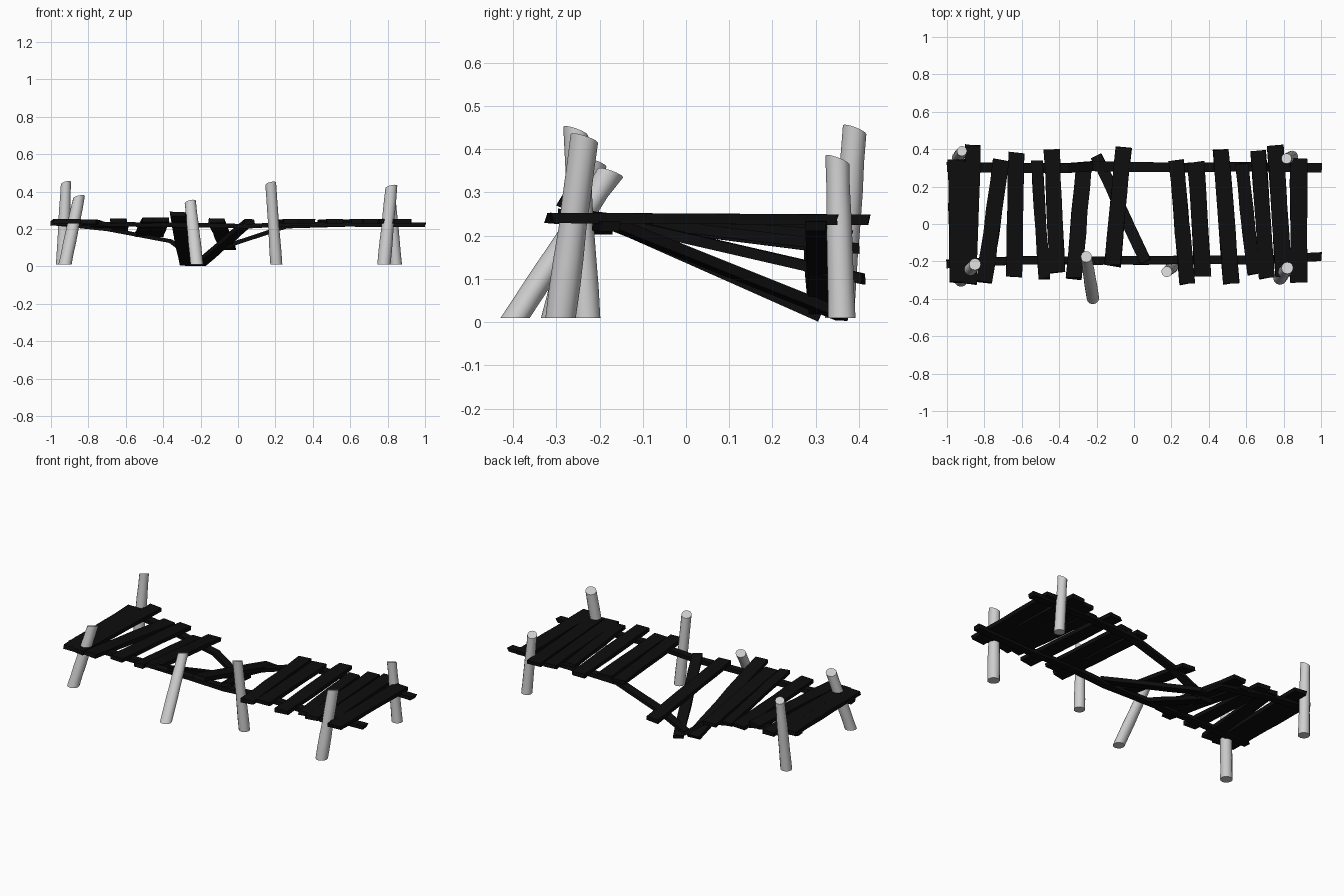
import bpy, bmesh, math, random
from mathutils import Vector

random.seed(4)
cube = bpy.data.objects.get("Cube")
if cube:
    bpy.data.objects.remove(cube)


def material(name, value, rough):
    m = bpy.data.materials.new(name)
    m.use_nodes = True
    colour = (value, value, value, 1)
    m.diffuse_color = colour
    bsdf = m.node_tree.nodes["Principled BSDF"]
    bsdf.inputs["Base Color"].default_value = colour
    bsdf.inputs["Roughness"].default_value = rough
    return m


BLACK = material("charred_black", 0.004, 0.9)
GREY = material("pale_grey", 0.62, 0.8)


def loft(name, rings, mat, smooth=False):
    """Skin a list of equal-length point rings and cap both ends."""
    bm = bmesh.new()
    loops = [[bm.verts.new(p) for p in ring] for ring in rings]
    n = len(loops[0])
    for a, b in zip(loops, loops[1:]):
        for i in range(n):
            j = (i + 1) % n
            bm.faces.new((a[i], a[j], b[j], b[i]))
    bm.faces.new(loops[0][::-1])
    bm.faces.new(loops[-1])
    bmesh.ops.recalc_face_normals(bm, faces=bm.faces)
    mesh = bpy.data.meshes.new(name)
    bm.to_mesh(mesh)
    bm.free()
    mesh.materials.append(mat)
    ob = bpy.data.objects.new(name, mesh)
    bpy.context.collection.objects.link(ob)
    if smooth:
        bpy.ops.object.select_all(action="DESELECT")
        ob.select_set(True)
        bpy.context.view_layer.objects.active = ob
        bpy.ops.object.shade_smooth_by_angle(angle=math.radians(40))
    return ob


def timber(name, path, width, thick, rough=0.003):
    """Sweep a rough rectangular board along a path."""
    pts = [Vector(p) for p in path]
    rings = []
    for i, p in enumerate(pts):
        along = (pts[min(i + 1, len(pts) - 1)] - pts[max(i - 1, 0)]).normalized()
        side = along.cross(Vector((0, 0, 1))).normalized()
        up = side.cross(along)
        ring = []
        for s, u in ((-1, -1), (1, -1), (1, 1), (-1, 1)):
            wobble = along * random.uniform(-2, 2) * rough + side * random.uniform(-1, 1) * rough
            ring.append(p + side * s * width / 2 + up * u * thick / 2 + wobble)
        rings.append(ring)
    return loft(name, rings, BLACK)


def plank(name, front, back, width):
    a, b = Vector(front), Vector(back)
    return timber(name, [a.lerp(b, i / 5) for i in range(6)], width, 0.024)


def post(name, base, top, radius):
    """Leaning round log with a level foot and a slanted, worn head."""
    a, b = Vector(base), Vector(top)
    steps, sides = 6, 12
    rings = []
    for k in range(steps + 1):
        t = k / steps
        c = a.lerp(b, t)
        r = radius * (1.05 - 0.15 * t) * random.uniform(0.96, 1.04)
        ring = []
        for i in range(sides):
            w = math.tau * i / sides
            slant = 0.012 * math.cos(w + 1) if k == steps else 0
            ring.append(c + Vector((r * math.cos(w), r * math.sin(w), slant)))
        rings.append(ring)
    return loft(name, rings, GREY, smooth=True)


# Long bearers: the front one is level, the back one has collapsed in the middle
timber("front_bearer", [(-1, -0.215, 0.232), (-0.6, -0.195, 0.225), (-0.2, -0.195, 0.22),
                        (0.05, -0.195, 0.215), (0.3, -0.19, 0.228), (0.65, -0.195, 0.224),
                        (1, -0.175, 0.222)], 0.045, 0.024)
timber("back_bearer", [(-1, 0.305, 0.232), (-0.7, 0.3, 0.2), (-0.36, 0.3, 0.135),
                       (-0.22, 0.31, 0.03), (-0.03, 0.305, 0.12), (0.26, 0.3, 0.215),
                       (0.6, 0.305, 0.224), (1, 0.3, 0.222)], 0.05, 0.022)

# Deck boards that still lie flat: front x, front y, back x, back y, width
level = [(-0.94, -0.31, -0.95, 0.34, 0.09), (-0.88, -0.32, -0.86, 0.42, 0.08),
         (0.285, -0.32, 0.225, 0.34, 0.08), (0.37, -0.28, 0.33, 0.33, 0.09),
         (0.52, -0.32, 0.465, 0.40, 0.085), (0.64, -0.27, 0.575, 0.32, 0.07),
         (0.71, -0.29, 0.665, 0.39, 0.08), (0.80, -0.28, 0.755, 0.42, 0.085),
         (0.88, -0.31, 0.88, 0.35, 0.09)]
for i, (x0, y0, x1, y1, w) in enumerate(level):
    plank(f"deck_plank_{i + 1}", (x0, y0, 0.241), (x1, y1, 0.237), w)

# Boards sagging with the back bearer
sagging = [((-0.80, -0.31, 0.24), (-0.71, 0.34, 0.215), 0.085),
           ((-0.64, -0.28, 0.245), (-0.63, 0.38, 0.2), 0.085),
           ((-0.48, -0.29, 0.25), (-0.52, 0.34, 0.17), 0.06),
           ((-0.41, -0.26, 0.25), (-0.44, 0.40, 0.17), 0.085)]
for i, (front, back, w) in enumerate(sagging):
    plank(f"sagging_plank_{i + 1}", front, back, w)

# Boards fallen to the ground
plank("fallen_plank_left", (-0.32, -0.29, 0.28), (-0.27, 0.31, 0.014), 0.085)
plank("fallen_plank_diagonal", (0.06, -0.2, 0.24), (-0.2, 0.36, 0.016), 0.06)
plank("fallen_plank_right", (-0.115, -0.22, 0.245), (-0.055, 0.41, 0.1), 0.085)

# Leaning posts
post("front_right_post", (-0.925, -0.3, 0.01), (-0.85, -0.215, 0.37), 0.034)
post("back_right_post", (-0.94, 0.355, 0.01), (-0.92, 0.39, 0.445), 0.031)
post("front_loose_post", (-0.22, -0.395, 0.01), (-0.255, -0.175, 0.345), 0.033)
post("front_middle_post", (0.205, -0.23, 0.01), (0.175, -0.255, 0.442), 0.031)
post("front_left_post", (0.78, -0.29, 0.01), (0.82, -0.235, 0.425), 0.034)
post("back_left_post", (0.845, 0.36, 0.01), (0.815, 0.35, 0.375), 0.03)
